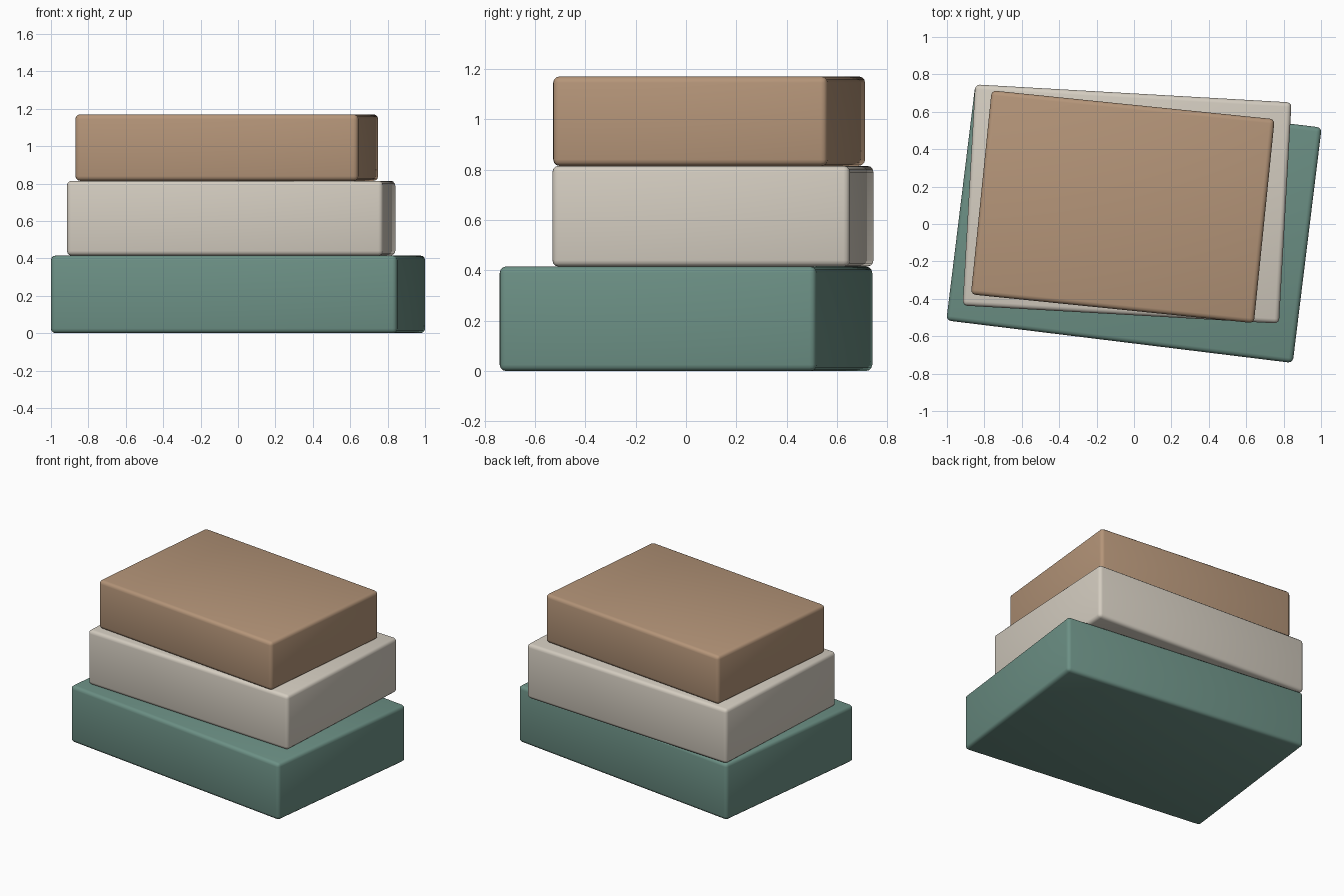
import bpy
from math import radians

if "Cube" in bpy.data.objects:
    bpy.data.objects.remove(bpy.data.objects["Cube"])


def crate(name, size, centre, z0, angle, color):
    """Rounded box standing at height z0, turned about z."""
    w, d, h = size
    bpy.ops.mesh.primitive_cube_add(size=1, location=(centre[0], centre[1], z0 + h / 2),
                                    rotation=(0, 0, radians(angle)))
    ob = bpy.context.object
    ob.name = name
    ob.scale = (w, d, h)
    bpy.ops.object.transform_apply(location=False, rotation=False, scale=True)
    bevel = ob.modifiers.new("rounded_edges", 'BEVEL')
    bevel.width = 0.025
    bevel.segments = 3
    bpy.ops.object.modifier_apply(modifier=bevel.name)
    bpy.ops.object.shade_smooth_by_angle(angle=radians(35))
    mat = bpy.data.materials.new(name + "_color")
    mat.diffuse_color = (*color, 1)
    mat.use_nodes = True
    mat.node_tree.nodes["Principled BSDF"].inputs["Base Color"].default_value = mat.diffuse_color
    ob.data.materials.append(mat)


# Three stacked boxes, each slightly twisted and offset
crate("bottom_box", (1.866, 1.268, 0.415), (0, 0), 0, -7.0, (0.15, 0.28, 0.235))
crate("middle_box", (1.694, 1.184, 0.4), (-0.037, 0.107), 0.415, -3.25, (0.66, 0.61, 0.53))
crate("top_box", (1.521, 1.096, 0.355), (-0.06, 0.092), 0.815, -5.8, (0.46, 0.30, 0.19))
